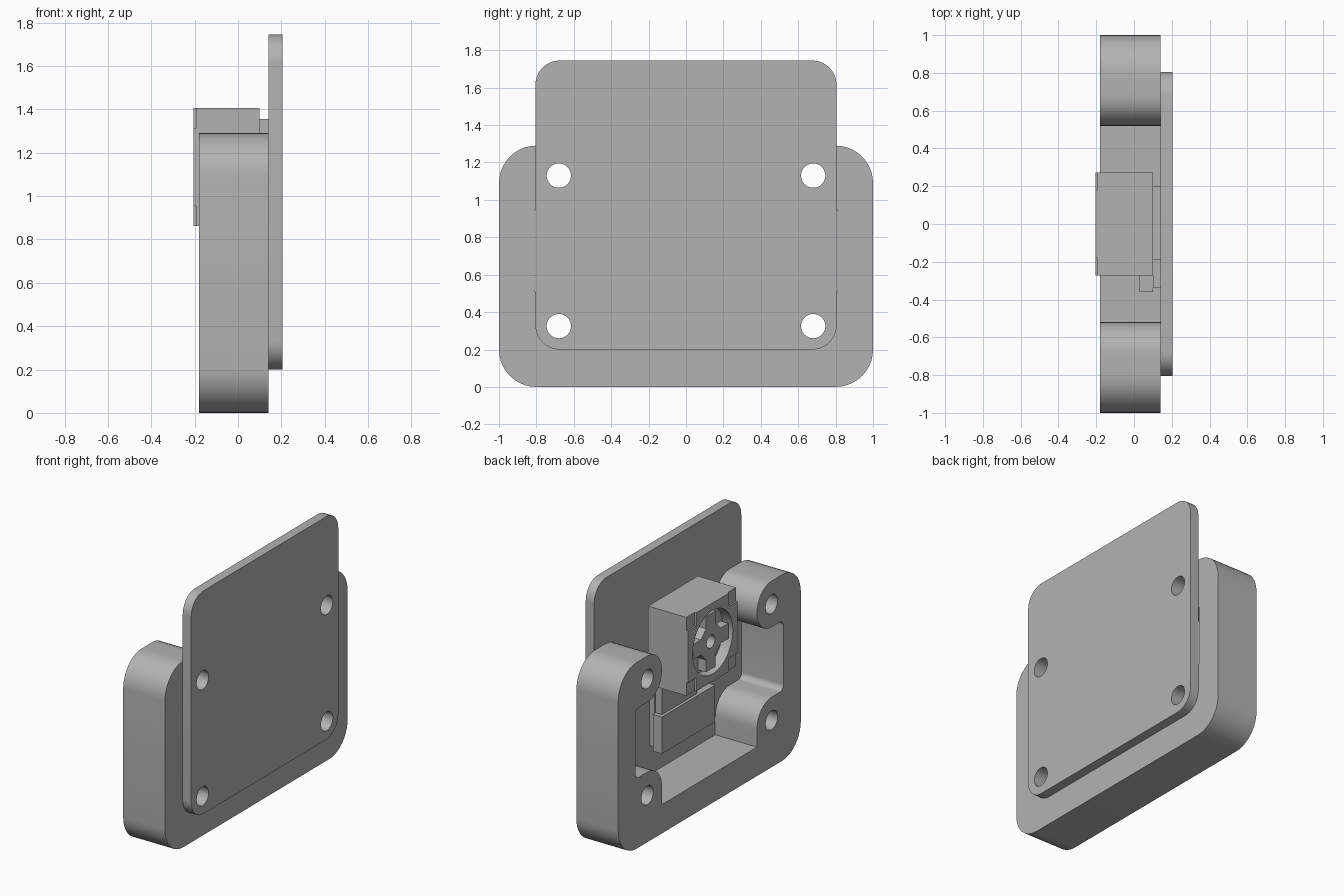
import bpy, bmesh, math
from mathutils import Matrix, Vector

cube = bpy.data.objects.get("Cube")
if cube:
    bpy.data.objects.remove(cube, do_unlink=True)

grey = bpy.data.materials.new("plain grey")
grey.use_nodes = True
COLOUR = (0.45, 0.45, 0.45, 1)
grey.diffuse_color = COLOUR
grey.node_tree.nodes["Principled BSDF"].inputs["Base Color"].default_value = COLOUR

# local (x, y, z) becomes world (y, z, x)
SIDEWAYS = Matrix(((0, 0, 1, 0), (1, 0, 0, 0), (0, 1, 0, 0), (0, 0, 0, 1)))


def rounded(corners, steps=10):
    """Outline through (y, z, radius) corners with filleted turns."""
    path = []
    for i, (y, z, r) in enumerate(corners):
        p = Vector((y, z))
        if r == 0:
            path.append(p)
            continue
        a = (Vector(corners[i - 1][:2]) - p).normalized()
        b = (Vector(corners[(i + 1) % len(corners)][:2]) - p).normalized()
        centre = p + (a + b) * r
        for k in range(steps + 1):
            t = math.pi / 2 * k / steps
            path.append(centre - b * r * math.cos(t) - a * r * math.sin(t))
    # drop points where two fillets meet
    return [p for i, p in enumerate(path) if (p - path[i - 1]).length > 1e-4]


def rect(y0, y1, z0, z1, r=0):
    return rounded([(y0, z0, r), (y1, z0, r), (y1, z1, r), (y0, z1, r)])


def circle(y, z, r, n=48):
    return [Vector((y + r * math.cos(2 * math.pi * k / n),
                    z + r * math.sin(2 * math.pi * k / n))) for k in range(n)]


def slab(name, x0, x1, *outlines):
    """Extrude outlines along x; inner outlines become holes."""
    curve = bpy.data.curves.new(name, "CURVE")
    curve.dimensions = "2D"
    curve.fill_mode = "BOTH"
    curve.extrude = (x1 - x0) / 2
    for pts in outlines:
        s = curve.splines.new("POLY")
        s.points.add(len(pts) - 1)
        for q, p in zip(s.points, pts):
            q.co = (p.x, p.y, 0, 1)
        s.use_cyclic_u = True
    temp = bpy.data.objects.new(name + " outline", curve)
    bpy.context.collection.objects.link(temp)
    bpy.context.view_layer.update()
    graph = bpy.context.evaluated_depsgraph_get()
    mesh = bpy.data.meshes.new_from_object(temp.evaluated_get(graph))
    bpy.data.objects.remove(temp, do_unlink=True)
    bm = bmesh.new()
    bm.from_mesh(mesh)
    bm.transform(Matrix.Translation(((x0 + x1) / 2, 0, 0)) @ SIDEWAYS)
    bmesh.ops.remove_doubles(bm, verts=bm.verts, dist=1e-5)
    bmesh.ops.recalc_face_normals(bm, faces=bm.faces)
    bm.to_mesh(mesh)
    bm.free()
    mesh.materials.clear()
    mesh.materials.append(grey)
    ob = bpy.data.objects.new(name, mesh)
    bpy.context.collection.objects.link(ob)
    bpy.ops.object.select_all(action="DESELECT")
    ob.select_set(True)
    bpy.context.view_layer.objects.active = ob
    bpy.ops.object.shade_smooth_by_angle(angle=math.radians(30))
    return ob


# Open-topped frame with four screw bosses
holes = [circle(y, z, 0.065) for y in (-0.68, 0.68) for z in (0.325, 1.13)]
half = [(1, 0, 0.2), (1, 1.29, 0.2), (0.52, 1.29, 0.16), (0.52, 0.97, 0.16),
        (0.81, 0.97, 0.04), (0.81, 0.485, 0.04), (0.52, 0.485, 0.16), (0.52, 0.2, 0)]
frame = half + [(-y, z, r) for y, z, r in reversed(half)]
slab("frame", -0.18, 0.14, rounded(frame), *holes)

# Cover plate
slab("cover_plate", 0.14, 0.205, rect(-0.805, 0.805, 0.2, 1.745, 0.13), *holes)

# Mounting board, neck and connector behind the block
slab("upper_board", 0.10, 0.14, rect(-0.19, 0.2, 0.9, 1.355))
slab("lower_board", 0.10, 0.14, rect(-0.335, 0.2, 0.4, 0.9))
slab("connector_neck", 0.05, 0.10, rect(-0.19, 0.19, 0.635, 0.9))
slab("connector", 0.03, 0.10, rect(-0.36, 0.22, 0.38, 0.635))

# Square block with notched corners and a round recess
MID, W, N = 1.133, 0.272, 0.18
square = rect(-W, W, MID - W, MID + W)
recess = circle(0, MID, 0.22)
slab("block_body", -0.13, 0.10, square)
slab("block_rim", -0.193, -0.13, square, recess)
quarter = [(W, -N), (W, N), (N, N)]
notched = []
for turn in range(4):
    spin = Matrix.Rotation(turn * math.pi / 2, 2)
    notched += [spin @ Vector(p) + Vector((0, MID)) for p in quarter]
slab("block_face", -0.205, -0.193, notched, recess)

# Wheel in the recess: hub with a bore and four spokes
wheel = []
for k in range(4):
    a = math.pi / 2 * k
    for radius, spread in ((0.12, -0.45), (0.2, -0.27), (0.2, 0.27), (0.12, 0.45)):
        wheel.append(Vector((radius * math.cos(a + spread),
                             MID + radius * math.sin(a + spread))))
slab("wheel", -0.19, -0.13, wheel, circle(0, MID, 0.045, 24))
